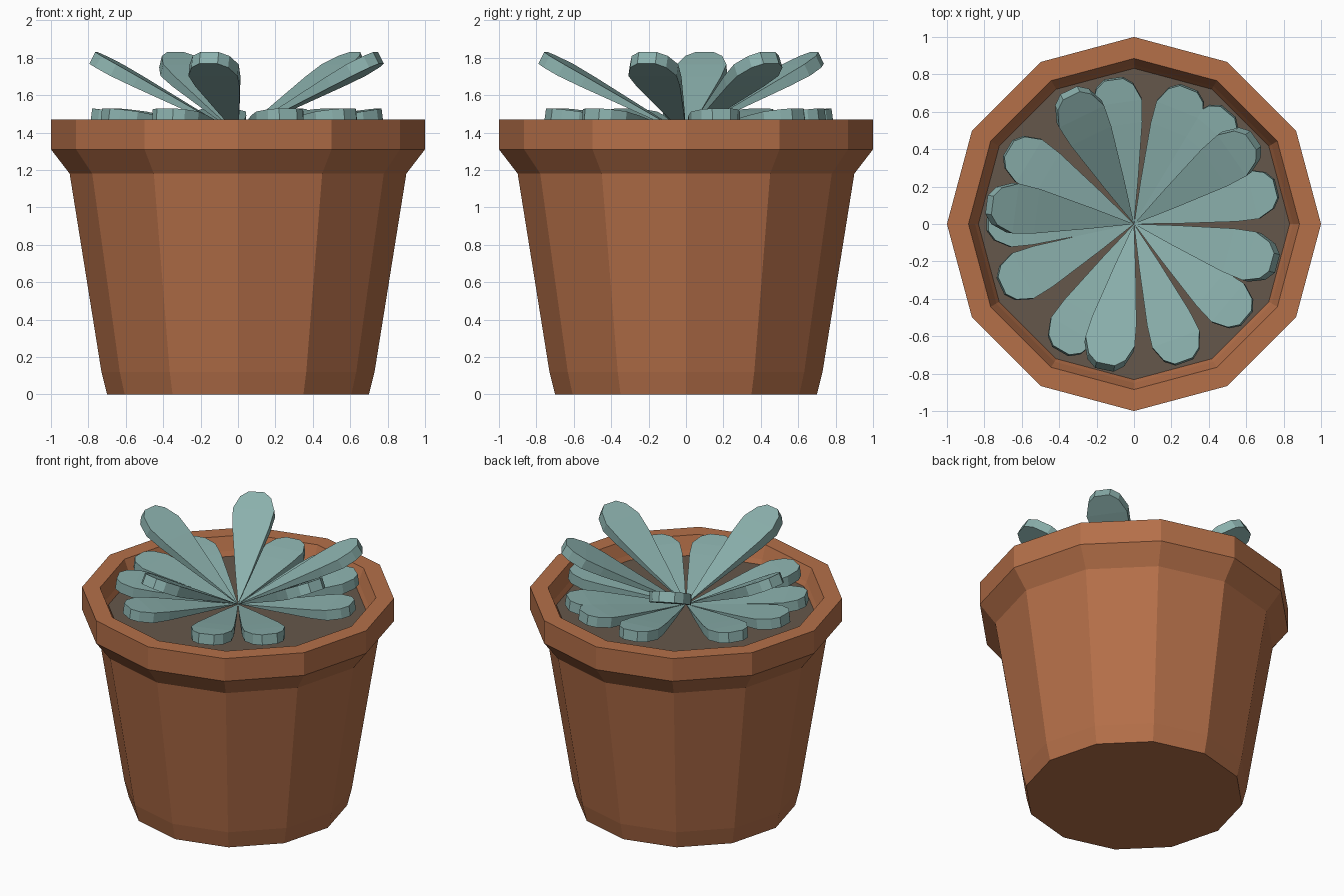
import bpy, bmesh, math
from mathutils import Matrix

if "Cube" in bpy.data.objects:
    bpy.data.objects.remove(bpy.data.objects["Cube"])

SIDES = 12


def material(name, rgb):
    m = bpy.data.materials.new(name)
    m.diffuse_color = (*rgb, 1)
    m.use_nodes = True
    m.node_tree.nodes["Principled BSDF"].inputs["Base Color"].default_value = m.diffuse_color
    return m


terracotta = material("terracotta", (0.46, 0.16, 0.066))
soil_brown = material("soil brown", (0.13, 0.095, 0.07))
leaf_green = material("leaf blue green", (0.26, 0.44, 0.42))


def add_object(name, bm, mat):
    bmesh.ops.recalc_face_normals(bm, faces=bm.faces)
    me = bpy.data.meshes.new(name)
    bm.to_mesh(me)
    bm.free()
    me.materials.append(mat)
    ob = bpy.data.objects.new(name, me)
    bpy.context.collection.objects.link(ob)
    return ob


def lathe(name, profile, mat):
    """Rings of (radius, z) joined into a closed twelve-sided solid."""
    bm = bmesh.new()
    rings = []
    for r, z in profile:
        rings.append([bm.verts.new((r * math.cos(math.tau * i / SIDES),
                                    r * math.sin(math.tau * i / SIDES), z))
                      for i in range(SIDES)])
    for a, b in zip(rings, rings[1:]):
        for i in range(SIDES):
            j = (i + 1) % SIDES
            bm.faces.new((a[i], a[j], b[j], b[i]))
    bm.faces.new(rings[0])
    bm.faces.new(rings[-1])
    return add_object(name, bm, mat)


# Pot: tapered body, flared collar, rim and inner wall
lathe("pot", [(0.70, 0), (0.73, 0.12), (0.90, 1.18), (1.0, 1.31), (1.0, 1.47),
              (0.885, 1.47), (0.85, 1.38), (0.80, 1.28)], terracotta)

# Soil disc
lathe("soil", [(0.80, 1.29), (0.832, 1.35)], soil_brown)

# Leaf outline: (distance along the leaf, half width), rounded at the tip
OUTLINE = [(0.30, 0.055), (0.69, 0.12), (0.84, 0.134), (0.95, 0.10), (1.0, 0.05)]
BASE_Z = 1.39


def leaf(name, angle, tilt, length):
    """Paddle leaf that tapers to a point at the plant's centre."""
    bm = bmesh.new()
    tip = bm.verts.new((0, 0, 0))
    pairs = OUTLINE + [(d, -w) for d, w in reversed(OUTLINE)]
    top, low = [], []
    for d, w in pairs:
        t = 0.035 * min(1, d / 0.8)
        top.append(bm.verts.new((d * length, w, t)))
        low.append(bm.verts.new((d * length, w, -t)))
    n = len(pairs)
    # Blade split across its length so the faces stay flat
    for ring in (top, low):
        bm.faces.new((tip, ring[0], ring[-1]))
        for i in range(n // 2 - 1):
            bm.faces.new((ring[i], ring[i + 1], ring[n - 2 - i], ring[n - 1 - i]))
    # Edge band
    for i in range(n - 1):
        bm.faces.new((top[i], top[i + 1], low[i + 1], low[i]))
    bm.faces.new((tip, top[0], low[0]))
    bm.faces.new((tip, top[-1], low[-1]))
    place = (Matrix.Translation((0, 0, BASE_Z))
             @ Matrix.Rotation(math.radians(angle), 4, 'Z')
             @ Matrix.Rotation(math.radians(-tilt), 4, 'Y'))
    bmesh.ops.transform(bm, matrix=place, verts=bm.verts)
    return add_object(name, bm, leaf_green)


# Low ring of leaves, spreading over the soil
for k, a in enumerate((14, 50, 68, 98, 149, 179, 205, 240, 290, 320)):
    leaf(f"low_leaf_{k + 1}", a, 7.6, 0.79)

# Raised leaves
for k, a in enumerate((35, 116, 172.5, 258.5, 344.5)):
    leaf(f"raised_leaf_{k + 1}", a, 27.7, 0.88)
